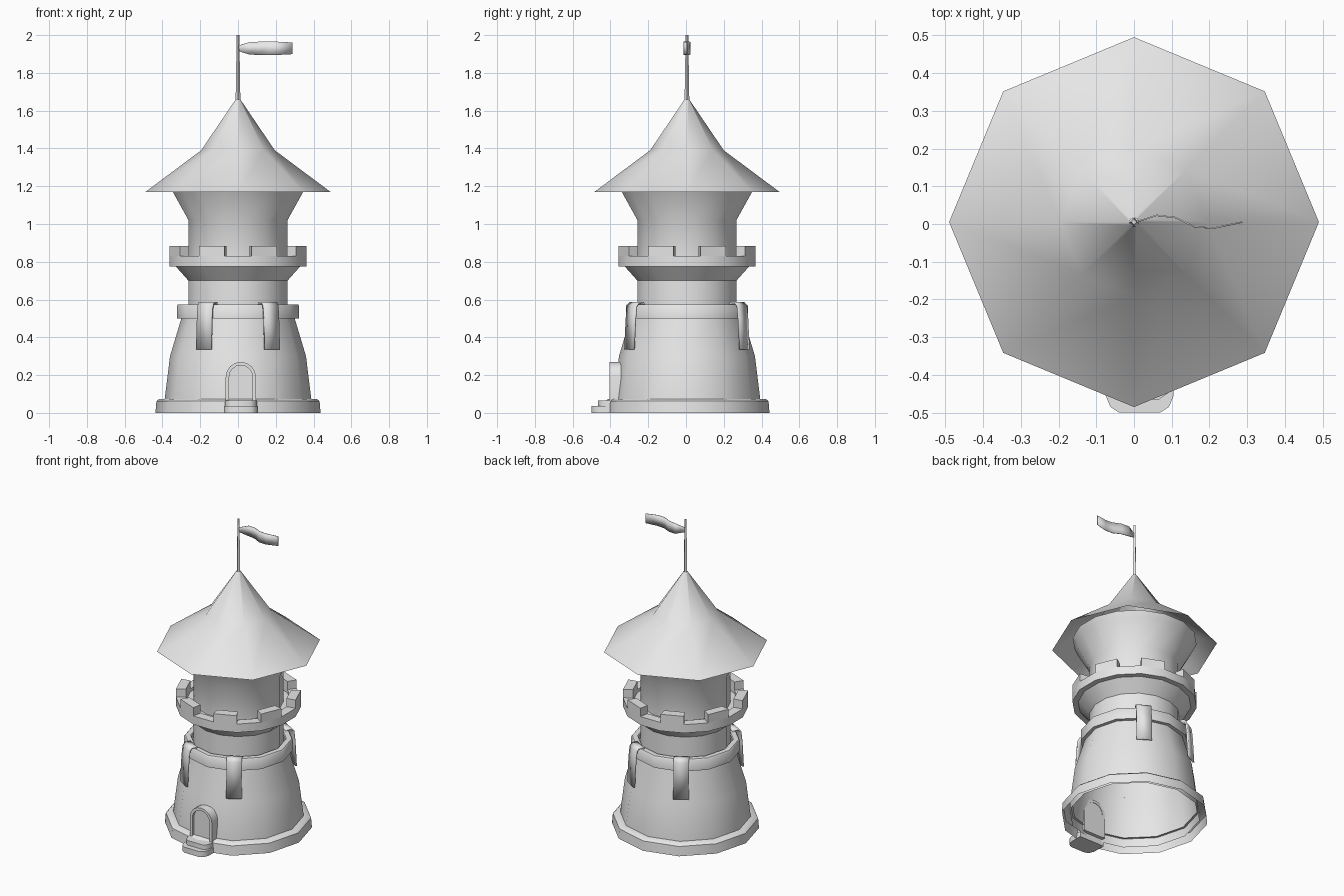
import bpy, bmesh, math
from mathutils import Vector, Matrix

cube = bpy.data.objects.get("Cube")
if cube:
    bpy.data.objects.remove(cube)

GREY = (0.8, 0.8, 0.8, 1)
stone = bpy.data.materials.new("light grey")
stone.use_nodes = True
stone.diffuse_color = GREY
stone.node_tree.nodes["Principled BSDF"].inputs["Base Color"].default_value = GREY

CENTRE = Vector((0, 0.005, 0))


def finish(name, bm, sharp=40, offset=CENTRE):
    """Turn a bmesh into a shaded, coloured object."""
    bmesh.ops.recalc_face_normals(bm, faces=bm.faces)
    mesh = bpy.data.meshes.new(name)
    bm.to_mesh(mesh)
    bm.free()
    for p in mesh.polygons:
        p.use_smooth = True
    mesh.set_sharp_from_angle(angle=math.radians(sharp))
    mesh.materials.append(stone)
    ob = bpy.data.objects.new(name, mesh)
    ob.location = offset
    bpy.context.collection.objects.link(ob)
    return ob


def lathe(name, profile, sides, phase=0.0, closed=False, sectors=None, sharp=40):
    """Spin (radius, height) points; sectors limits the result to some wedges."""
    bm = bmesh.new()
    grow = 1 / math.cos(math.pi / sides) if phase else 1
    rings = []
    for i in range(sides):
        a = (i + phase) * math.tau / sides
        rings.append([bm.verts.new((r * grow * math.cos(a), r * grow * math.sin(a), z))
                      for r, z in profile])
    n = len(profile)
    for i in (range(sides) if sectors is None else sectors):
        a, b = rings[i], rings[(i + 1) % sides]
        for k in range(n if closed else n - 1):
            m = (k + 1) % n
            bm.faces.new((a[k], b[k], b[m], a[m]))
        if sectors is not None:
            bm.faces.new(a)
            bm.faces.new(b)
    return finish(name, bm, sharp)


def prism(name, points, direction):
    """Extrude a flat outline along a direction."""
    bm = bmesh.new()
    face = bm.faces.new([bm.verts.new(p) for p in points])
    out = bmesh.ops.extrude_face_region(bm, geom=[face], use_keep_orig=True)
    moved = [v for v in out["geom"] if isinstance(v, bmesh.types.BMVert)]
    bmesh.ops.translate(bm, verts=moved, vec=direction)
    return finish(name, bm, offset=Vector())


def strip(name, rows, thickness):
    """Sheet made from pairs of points, given a little thickness."""
    bm = bmesh.new()
    pairs = [[bm.verts.new(p) for p in row] for row in rows]
    for a, b in zip(pairs, pairs[1:]):
        bm.faces.new((a[0], a[1], b[1], b[0]))
    ob = finish(name, bm)
    solid = ob.modifiers.new("thickness", "SOLIDIFY")
    solid.thickness = thickness
    solid.offset = 0
    return ob


# Foot and tapered lower body
lathe("base_skirt", [(0.437, 0), (0.432, 0.062), (0.42, 0.072), (0.375, 0.076)], 12)
lathe("lower_body", [(0.39, 0.02), (0.388, 0.075), (0.36, 0.3), (0.3, 0.5),
                     (0.295, 0.545), (0.25, 0.545)], 12)
lathe("lower_parapet", [(0.28, 0.5), (0.323, 0.5), (0.323, 0.568), (0.317, 0.575),
                        (0.285, 0.575), (0.28, 0.57)], 12, closed=True)

# Upper drums flaring under the walkway and the roof
lathe("middle_drum", [(0.262, 0.54), (0.262, 0.7), (0.33, 0.776), (0.33, 0.81), (0.25, 0.81)], 16, 0.5)
lathe("upper_drum", [(0.262, 0.8), (0.262, 1.02), (0.345, 1.17), (0.362, 1.21)], 16, 0.5)

# Crenellated walkway
lathe("walkway_ring", [(0.305, 0.775), (0.363, 0.775), (0.363, 0.83), (0.305, 0.83)],
      16, 0.5, closed=True)
lathe("merlons", [(0.305, 0.83), (0.363, 0.83), (0.363, 0.884), (0.305, 0.884)],
      16, 0.5, closed=True, sectors=range(0, 16, 2))

# Bell-shaped roof and flagpole
lathe("roof", [(0.49, 1.17), (0.195, 1.39), (0.012, 1.66)], 8, sharp=75)
lathe("flagpole", [(0.013, 1.63), (0.007, 2.0), (0, 2.0)], 4)

# Waving flag: distance from pole, sway, half height
wave = [(0.005, 0, 0.015), (0.06, 0.018, 0.033), (0.11, 0.012, 0.035), (0.16, -0.012, 0.036),
        (0.21, -0.016, 0.035), (0.287, 0.0, 0.031)]
strip("flag", [((x, y, 1.93 - h), (x, y, 1.93 + h)) for x, y, h in wave], 0.004)

# Four banners draped over the lower parapet
drape = [(0.29, 0.57), (0.295, 0.582), (0.325, 0.582), (0.338, 0.565), (0.345, 0.5), (0.354, 0.335)]
for side in ("front", "back"):
    for x in (-1, 1):
        angle = math.atan2(-0.86 if side == "front" else 0.86, 0.51 * x)
        turn = Matrix.Rotation(angle, 3, "Z")
        rows = [[turn @ Vector((r, s * 0.046, z)) for s in (-1, 1)] for r, z in drape]
        strip(f"{side}_banner_{'left' if x > 0 else 'right'}", rows, 0.01)


# Arched doorway
DOOR_X = 0.015


def arch(half, spring, y):
    pts = [(DOOR_X - half, y, 0.04)]
    for i in range(9):
        a = math.pi * (1 - i / 8)
        pts.append((DOOR_X + half * math.cos(a), y, spring + half * math.sin(a)))
    return pts + [(DOOR_X + half, y, 0.04)]


prism("door_frame", arch(0.08, 0.19, -0.405) + arch(0.062, 0.19, -0.405)[::-1], (0, 0.06, 0))
prism("door", arch(0.064, 0.19, -0.388), (0, 0.04, 0))


# Rounded doorstep in two tiers
def step(name, half, front, z, height):
    right = [(half, -0.37), (half, front + 0.045), (half * 0.86, front + 0.015), (half * 0.6, front)]
    outline = right + [(-x, y) for x, y in reversed(right)]
    prism(name, [(DOOR_X + x, y, z) for x, y in outline], (0, 0, height))


step("lower_step", 0.09, -0.5, 0, 0.036)
step("upper_step", 0.085, -0.465, 0.036, 0.03)
